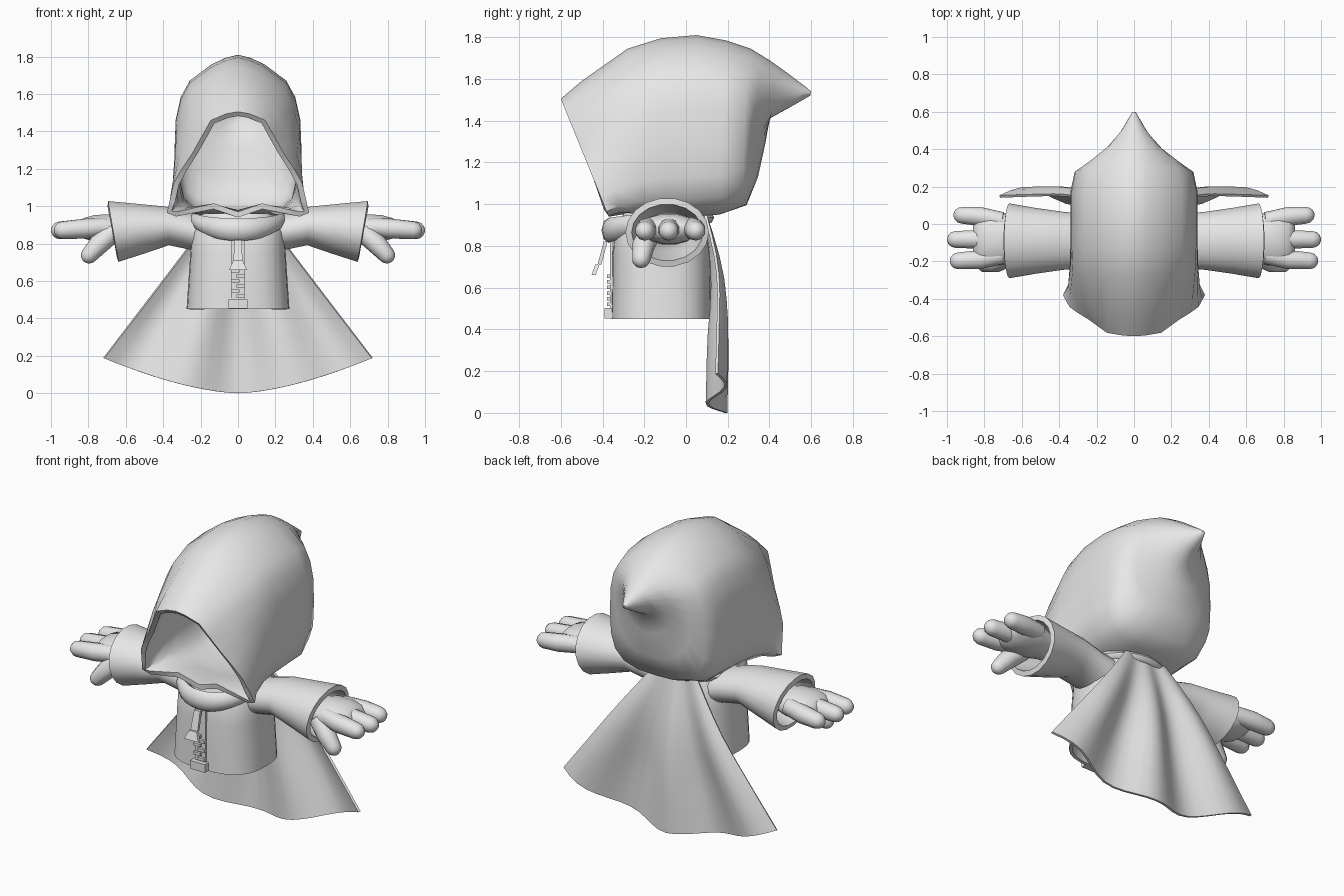
import bpy, bmesh, math
from mathutils import Vector

if "Cube" in bpy.data.objects:
    bpy.data.objects.remove(bpy.data.objects["Cube"])

grey = bpy.data.materials.new("plain_grey")
grey.diffuse_color = (0.8, 0.8, 0.8, 1)
grey.use_nodes = True
grey.node_tree.nodes["Principled BSDF"].inputs["Base Color"].default_value = grey.diffuse_color


def lerp(a, b, t):
    return a + (b - a) * t


def finish(name, bm, thick=0, mirror=False, angle=45):
    """Turn a bmesh into a shaded object, with optional shell and x mirror."""
    bmesh.ops.recalc_face_normals(bm, faces=bm.faces)
    me = bpy.data.meshes.new(name)
    bm.to_mesh(me)
    bm.free()
    ob = bpy.data.objects.new(name, me)
    bpy.context.collection.objects.link(ob)
    me.materials.append(grey)
    bpy.ops.object.select_all(action='DESELECT')
    bpy.context.view_layer.objects.active = ob
    ob.select_set(True)
    if thick:
        m = ob.modifiers.new("shell", 'SOLIDIFY')
        m.thickness, m.offset = thick, -1
        bpy.ops.object.modifier_apply(modifier=m.name)
    if mirror:
        m = ob.modifiers.new("mirror", 'MIRROR')
        bpy.ops.object.modifier_apply(modifier=m.name)
    bpy.ops.object.shade_smooth_by_angle(angle=math.radians(angle))
    return ob


def loft(bm, rings, closed=True, cap_start=False, cap_end=False, loop=False):
    """Skin a list of equal-length point rings."""
    vs = [[bm.verts.new(p) for p in r] for r in rings]
    n = len(vs[0])
    pairs = list(zip(vs, vs[1:])) + ([(vs[-1], vs[0])] if loop else [])
    for a, b in pairs:
        for i in range(n if closed else n - 1):
            j = (i + 1) % n
            bm.faces.new((a[i], a[j], b[j], b[i]))
    if cap_start:
        bm.faces.new(vs[0][::-1])
    if cap_end:
        bm.faces.new(vs[-1])


def finger(bm, pts, radii, sides=10):
    """Tube along a path with a rounded far end."""
    pts = [Vector(p) for p in pts]
    d = (pts[-1] - pts[-2]).normalized()
    end, r = pts[-1], radii[-1]
    base = end - d * r
    stations = list(zip(pts[:-1], radii[:-1]))
    stations += [(base + d * r * math.sin(a), r * math.cos(a)) for a in (0, 0.5, 1.0, 1.4)]
    u = d.cross(Vector((0, 1, 0))).normalized()
    v = d.cross(u)
    rings = [[c + (u * math.cos(k) + v * math.sin(k)) * q
              for k in (2 * math.pi * i / sides for i in range(sides))] for c, q in stations]
    loft(bm, rings, cap_start=True, cap_end=True)


def box(bm, centre, size, taper=1.0, lean=0.0):
    """Box whose lower end may be wider (taper) and pushed forward (lean)."""
    new = bmesh.ops.create_cube(bm, size=1)["verts"]
    for p in new:
        low = p.co.z < 0
        x = p.co.x * size[0] * (taper if low else 1)
        y = p.co.y * size[1] - (lean if low else 0)
        p.co = Vector(centre) + Vector((x, y, p.co.z * size[2]))


# --- Hood: rings from the face opening back to the drooping point
rim = [(0, 1.505), (.06, 1.495), (.145, 1.46), (.19, 1.38), (.24, 1.29), (.30, 1.20),
       (.345, 1.12), (.365, 1.03), (.38, .965), (.33, .945), (.13, .985), (0, .94)]
rim = [((1.505 - z) / .565, x / .38) for x, z in rim]
dome = [(0, 0), (.02, .2), (.06, .42), (.16, .76), (.26, .9), (.4, .98),
        (.6, 1), (.78, 1), (.9, .92), (.97, .72), (1, .4), (1, 0)]
circle = [((1 - math.cos(math.pi * i / 11)) / 2, math.sin(math.pi * i / 11)) for i in range(12)]
# top y, top z, bottom y, bottom z, half width, rim blend, round blend, side sweep
hood = [(-.60, 1.505, -.37, .94, .38, 1, 0, 0),
        (-.50, 1.59, -.31, .95, .362, .6, 0, 0),
        (-.28, 1.745, -.20, .94, .345, .15, 0, 0),
        (-.12, 1.795, -.10, .935, .34, 0, 0, 0),
        (.05, 1.81, .02, .94, .34, 0, 0, 0),
        (.19, 1.785, .16, .95, .34, 0, 0, 0),
        (.31, 1.745, .29, .995, .318, 0, .15, .02),
        (.40, 1.69, .345, 1.13, .25, 0, .5, .05),
        (.47, 1.64, .38, 1.29, .165, 0, .8, .05),
        (.53, 1.595, .40, 1.41, .085, 0, 1, .01),
        (.57, 1.565, .50, 1.465, .042, 0, 1, 0),
        (.60, 1.54, .595, 1.52, .01, 0, 1, 0)]
rings = []
for ty, tz, by, bz, w, kr, kc, sweep in hood:
    half = []
    for a, b, c in zip(dome, rim, circle):
        h = lerp(lerp(a[0], b[0], kr), c[0], kc)
        x = lerp(lerp(a[1], b[1], kr), c[1], kc)
        half.append((x * w, lerp(ty, by, h) - sweep * x * x, lerp(tz, bz, h)))
    rings.append(half + [(-x, y, z) for x, y, z in half[-2:0:-1]])
bm = bmesh.new()
loft(bm, rings, cap_end=True)
finish("hood", bm, thick=.03, angle=55)

# --- Torso: open-bottomed robe with a boxy oval section
bm = bmesh.new()
rings = []
for z, rx, ry in ((.45, .275, .24), (.6, .265, .237), (.75, .255, .235), (.86, .25, .225), (.96, .2, .18)):
    ring = []
    for i in range(28):
        a = 2 * math.pi * i / 28
        c, s = math.cos(a), math.sin(a)
        ring.append((rx * math.copysign(abs(c) ** .75, c),
                     -.118 + ry * math.copysign(abs(s) ** .75, s), z))
    rings.append(ring)
loft(bm, rings)
finish("robe_body", bm, thick=.02)

# --- Collar: rolled cloth ring that sags at the chest
bm = bmesh.new()
rings = []
for i in range(32):
    a = 2 * math.pi * i / 32
    front = max(0, math.cos(a))
    c = Vector((.225 * math.sin(a), -.135 - .235 * math.cos(a), .935 - .06 * front))
    out = Vector((math.sin(a), -math.cos(a), 0))
    rings.append([c + out * .035 * math.cos(k) + Vector((0, 0, (.03 + .03 * front) * math.sin(k)))
                  for k in (math.pi * j / 4 for j in range(8))])
loft(bm, rings, loop=True)
finish("collar", bm)

# --- Sleeves: flaring tubes with a slanted hollow cuff
bm = bmesh.new()
rings = []
for x, top, bot, ry, slant in ((.12, .95, .72, .15, 0), (.25, .965, .765, .145, 0), (.38, 1.0, .79, .155, .01),
                               (.52, 1.015, .745, .175, .02), (.667, 1.03, .70, .2, .028)):
    rings.append([(x + slant * math.sin(a), -.09 + ry * math.cos(a), (top + bot) / 2 + (top - bot) / 2 * math.sin(a))
                  for a in (2 * math.pi * i / 18 for i in range(18))])
loft(bm, rings)
finish("sleeves", bm, thick=.03, mirror=True)

# --- Hands: flattened palm, three stubby fingers and a drooping thumb
bm = bmesh.new()
palm = []
for x, rz, ry in ((.45, .06, .08), (.58, .065, .09), (.68, .078, .135), (.77, .072, .145), (.83, .055, .13), (.86, .02, .09)):
    palm.append([(x, -.08 + ry * math.cos(a), .882 + rz * math.sin(a))
                 for a in (2 * math.pi * i / 14 for i in range(14))])
loft(bm, palm, cap_start=True, cap_end=True)
for y0, y1, tip in ((.015, .05, .965), (-.08, -.083, 1.0), (-.165, -.2, .985)):
    finger(bm, ((.70, y0, .89), (.82, lerp(y0, y1, .7), .88), (tip, y1, .868)), (.05, .053, .047))
finger(bm, ((.66, -.17, .87), (.74, -.205, .80), (.825, -.22, .705)), (.055, .055, .045))
finish("hands", bm, mirror=True)

# --- Cape: fan with folds that deepen towards the hem
bm = bmesh.new()
rings = []
for j in range(9):
    v = j / 8
    row = []
    for i in range(25):
        u = i / 12 - 1
        hem = .19 * abs(u) ** 1.6
        z = lerp(.95, hem, v)
        x = u * lerp(.14, .72, v)
        mid = .10 + .065 * math.sin(min(1, v * 2) * math.pi / 2) - .012 * v * v
        row.append((x, mid + .045 * min(1, v * 1.5) * math.cos(2.5 * math.pi * u), z))
    rings.append(row)
loft(bm, rings, closed=False)
finish("cape", bm, thick=.014)

# --- Zip: tape, teeth, end stop and hanging pull
bm = bmesh.new()
box(bm, (0, -.357, .65), (.07, .012, .34))
for i in range(6):
    box(bm, (.014 * (-1) ** i, -.368, .52 + i * .027), (.045, .02, .017))
box(bm, (0, -.368, .477), (.1, .045, .05))
finish("zip", bm)
bm = bmesh.new()
box(bm, (0, -.385, .765), (.04, .018, .11), taper=1.2, lean=.03)
box(bm, (0, -.425, .685), (.05, .02, .05), taper=1.9, lean=.018)
finish("zip_pull", bm)
